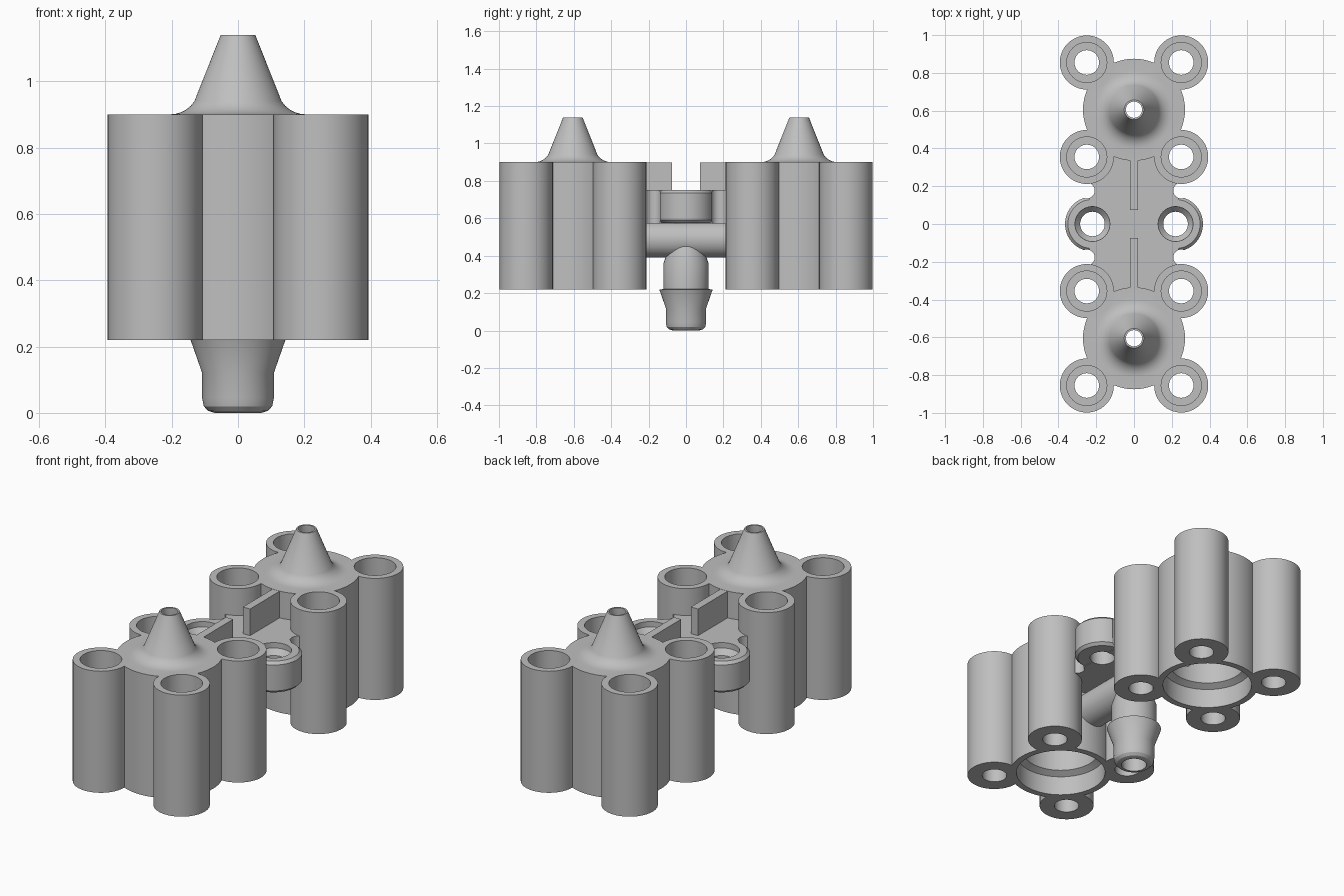
import bpy, bmesh, math
from mathutils import Matrix

old = bpy.data.objects.get("Cube")
if old:
    bpy.data.objects.remove(old, do_unlink=True)

grey = bpy.data.materials.new("plain grey")
grey.use_nodes = True
GREY = (0.52, 0.52, 0.52, 1)
grey.diffuse_color = GREY
grey.node_tree.nodes["Principled BSDF"].inputs["Base Color"].default_value = GREY

POD_Y = 0.605
POST_X = 0.25


def finish(name, bm):
    bmesh.ops.recalc_face_normals(bm, faces=bm.faces)
    mesh = bpy.data.meshes.new(name)
    bm.to_mesh(mesh)
    bm.free()
    mesh.materials.append(grey)
    ob = bpy.data.objects.new(name, mesh)
    bpy.context.collection.objects.link(ob)
    return ob


def lathe(name, profile, x=0, y=0, steps=64):
    """Closed solid of revolution from (radius, z) points, bottom to top."""
    bm = bmesh.new()
    rings = []
    for r, z in profile:
        rings.append([bm.verts.new((x + r * math.cos(math.tau * i / steps),
                                    y + r * math.sin(math.tau * i / steps), z))
                      for i in range(steps)])
    for a, b in zip(rings, rings[1:]):
        for i in range(steps):
            j = (i + 1) % steps
            bm.faces.new((a[i], a[j], b[j], b[i]))
    bm.faces.new(rings[0])
    bm.faces.new(rings[-1])
    return finish(name, bm)


def box(name, lo, hi):
    bm = bmesh.new()
    bmesh.ops.create_cube(bm, size=1)
    for v in bm.verts:
        v.co = [(a + b) / 2 + c * (b - a) for a, b, c in zip(lo, hi, v.co)]
    return finish(name, bm)


def rod_y(name, r, length, z):
    """Cylinder lying along y."""
    bm = bmesh.new()
    bmesh.ops.create_cone(bm, cap_ends=True, segments=64, radius1=r, radius2=r, depth=length,
                          matrix=Matrix.Translation((0, 0, z)) @ Matrix.Rotation(math.pi / 2, 4, 'X'))
    return finish(name, bm)


def combine(ob, others, operation, drop):
    """Apply booleans to ob with each other object in turn."""
    for other in others:
        mod = ob.modifiers.new("bool", 'BOOLEAN')
        mod.operation = operation
        mod.solver = 'EXACT'
        mod.object = other
    bpy.context.view_layer.update()
    mesh = bpy.data.meshes.new_from_object(ob.evaluated_get(bpy.context.evaluated_depsgraph_get()))
    ob.modifiers.clear()
    ob.data = mesh
    if drop:
        for other in others:
            bpy.data.objects.remove(other, do_unlink=True)


cutters = []
bodies = []

# Two pods: a chamber with a flared nozzle and four corner posts
flare = [(0.205 - 0.085 * math.sin(t), 0.98 - 0.08 * math.cos(t))
         for t in [math.radians(a) for a in (0, 12, 24, 36, 48, 60)]]
for side, label in ((-1, "front"), (1, "back")):
    cy = side * POD_Y
    pod = lathe(label + "_pod", [(0.27, 0.22), (0.27, 0.90)] + flare + [(0.052, 1.14)], 0, cy)
    posts = []
    for sx in (-1, 1):
        for sy in (-1, 1):
            px, py = sx * POST_X, cy + sy * 0.25
            posts.append(lathe("post", [(0.143, 0.22), (0.143, 0.90)], px, py))
            cutters.append(lathe("post_bore", [(0.065, 0.1), (0.065, 0.30), (0.106, 0.30), (0.106, 1)], px, py))
    combine(pod, posts, 'UNION', True)
    bodies.append(pod)
    cutters.append(lathe("chamber_bore", [(0.235, 0.1), (0.235, 0.33), (0.2, 0.35), (0.2, 0.78),
                                          (0.11, 0.86), (0.043, 1.02), (0.043, 1.3)], 0, cy))

# Hub: bridge plate, two screw ears, cross tube and barbed stem
hub = box("hub", (-0.235, -0.36, 0.572), (0.235, 0.36, 0.75))
ears = [lathe("ear", [(0.13, 0.575), (0.145, 0.59), (0.145, 0.735), (0.13, 0.75)], sx * 0.22) for sx in (-1, 1)]
tube = rod_y("tube", 0.097, 0.7, 0.487)
stem = lathe("stem", [(0.07, 0), (0.09, 0.006), (0.103, 0.02), (0.108, 0.045), (0.108, 0.12),
                      (0.143, 0.22), (0.12, 0.221), (0.12, 0.36), (0.09, 0.45), (0.06, 0.5)])
combine(hub, ears + [tube, stem], 'UNION', True)

# Small notches beside the ears
notches = [lathe("notch", [(0.042, 0.5), (0.042, 0.8)], sx * 0.25, sy * 0.177, 32)
           for sx in (-1, 1) for sy in (-1, 1)]
combine(hub, notches, 'DIFFERENCE', True)
bodies.append(hub)

# Ribs joining the plate to the pods
for side, label in ((-1, "front"), (1, "back")):
    ya, yb = sorted((side * 0.075, side * 0.36))
    bodies.append(box(label + "_rib", (-0.022, ya, 0.74), (0.022, yb, 0.899)))

# Ear holes with a countersink, and the inner flow passages
for sx in (-1, 1):
    cutters.append(lathe("ear_bore", [(0.065, 0.4), (0.065, 0.69), (0.092, 0.72), (0.092, 0.8)], sx * 0.22))
cutters.append(rod_y("tube_bore", 0.06, 0.9, 0.487))
cutters.append(lathe("stem_bore", [(0.066, -0.1), (0.066, 0.46)]))

for ob in bodies:
    combine(ob, cutters, 'DIFFERENCE', False)
for c in cutters:
    bpy.data.objects.remove(c, do_unlink=True)

# Smooth round walls, keep rims sharp
bpy.ops.object.select_all(action='DESELECT')
for ob in bodies:
    ob.select_set(True)
    bpy.context.view_layer.objects.active = ob
bpy.ops.object.shade_smooth_by_angle(angle=math.radians(30))
